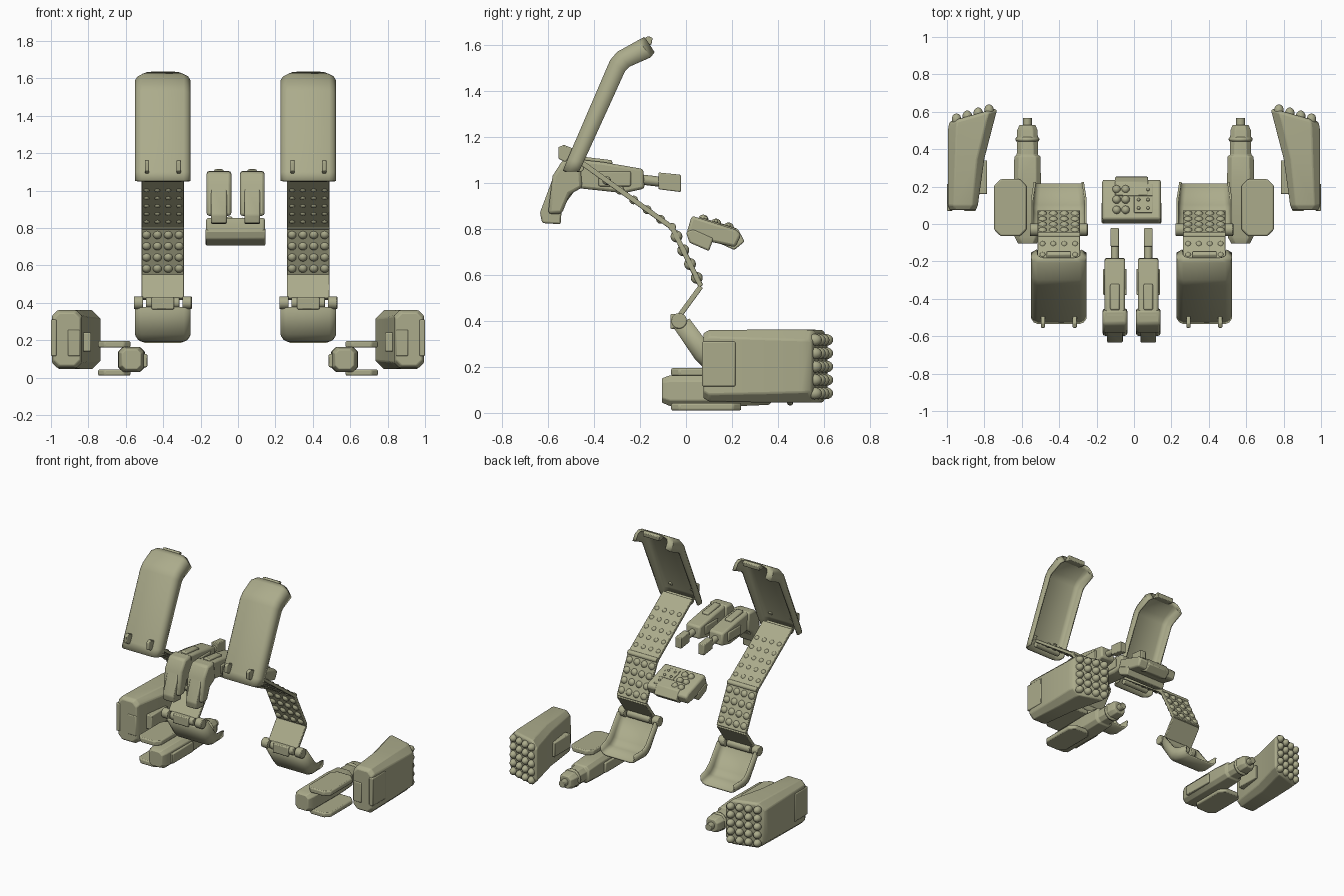
import bpy, bmesh, math
from mathutils import Vector, Matrix

cube = bpy.data.objects.get("Cube")
if cube:
    bpy.data.objects.remove(cube, do_unlink=True)

olive = bpy.data.materials.new("olive drab")
olive.use_nodes = True
COLOR = (0.41, 0.41, 0.26, 1)
olive.diffuse_color = COLOR
olive.node_tree.nodes["Principled BSDF"].inputs["Base Color"].default_value = COLOR
MID = -0.013  # centre line of the chest assembly


def finish(name, bm, bevel=0.0, thickness=0.0):
    bmesh.ops.recalc_face_normals(bm, faces=bm.faces)
    me = bpy.data.meshes.new(name)
    bm.to_mesh(me)
    bm.free()
    me.materials.append(olive)
    ob = bpy.data.objects.new(name, me)
    bpy.context.collection.objects.link(ob)
    if thickness:
        m = ob.modifiers.new("thickness", 'SOLIDIFY')
        m.thickness, m.offset = thickness, 0
    if bevel:
        m = ob.modifiers.new("bevel", 'BEVEL')
        m.width, m.segments, m.angle_limit = bevel, 2, math.radians(30)
    bpy.ops.object.select_all(action='DESELECT')
    bpy.context.view_layer.objects.active = ob
    ob.select_set(True)
    bpy.ops.object.shade_smooth_by_angle(angle=math.radians(35))
    return ob


def loft(name, rings, bevel=0.0, closed=True, thickness=0.0):
    """Skin a list of equal-length point rings; closed rings get end caps."""
    bm = bmesh.new()
    vs = [[bm.verts.new(p) for p in ring] for ring in rings]
    n = len(vs[0])
    for a, b in zip(vs, vs[1:]):
        for i in range(n if closed else n - 1):
            j = (i + 1) % n
            bm.faces.new((a[i], a[j], b[j], b[i]))
    if closed:
        bm.faces.new(vs[0])
        bm.faces.new(vs[-1])
    return finish(name, bm, bevel, thickness)


def side_prism(name, pts, xc, half, bevel=0.008):
    return loft(name, [[(xc + h, y, z) for y, z in pts] for h in (-half, half)], bevel)


def box(name, x, y, z, bevel=0.006):
    pts = [(y[0], z[0]), (y[1], z[0]), (y[1], z[1]), (y[0], z[1])]
    return side_prism(name, pts, (x[0] + x[1]) / 2, abs(x[1] - x[0]) / 2, bevel)


def octagon(a, b, c):
    """Rectangle with cut corners, as 2D points."""
    (a0, a1), (b0, b1) = a, b
    return [(a0 + c, b0), (a1 - c, b0), (a1, b0 + c), (a1, b1 - c),
            (a1 - c, b1), (a0 + c, b1), (a0, b1 - c), (a0, b0 + c)]


def studs(name, spots, r, stretch=1.0):
    bm = bmesh.new()
    for p in spots:
        bmesh.ops.create_uvsphere(bm, u_segments=14, v_segments=8, radius=r,
                                  matrix=Matrix.Translation(p) @ Matrix.Diagonal((1, stretch, 1, 1)))
    return finish(name, bm)


def rod(name, p, q, r):
    p, q = Vector(p), Vector(q)
    bm = bmesh.new()
    m = Matrix.Translation((p + q) / 2) @ (q - p).to_track_quat('Z', 'Y').to_matrix().to_4x4()
    bmesh.ops.create_cone(bm, cap_ends=True, segments=20, radius1=r, radius2=r,
                          depth=(q - p).length, matrix=m)
    return finish(name, bm, r * 0.15)


def shell(name, xc, stations):
    """Open channel: each station is outer (y,z), rim (y,z), half width."""
    rings = []
    for o, i, w in stations:
        o, i = Vector(o), Vector(i)
        half = [(w, i), (w, o.lerp(i, .4)), (w - .012, o.lerp(i, .13)), (w - .032, o)]
        ring = half + [(-x, p) for x, p in reversed(half)]
        rings.append([(xc + x, p.x, p.y) for x, p in ring])
    return loft(name, rings, closed=False, thickness=0.012)


for s, side in ((-1, "right"), (1, "left")):
    # Upper cover with hinge lugs and a curled tip
    x = MID + s * 0.389
    shell(side + "_upper_cover", x, [
        ((-.53, 1.05), (-.465, 1.05), .142), ((-.51, 1.10), (-.445, 1.09), .143),
        ((-.325, 1.53), (-.265, 1.485), .143), ((-.295, 1.565), (-.245, 1.505), .143),
        ((-.205, 1.615), (-.155, 1.545), .143), ((-.18, 1.628), (-.14, 1.565), .115)])
    side_prism(side + "_cover_tip", [(-.21, 1.61), (-.165, 1.638), (-.145, 1.63), (-.15, 1.6),
                                     (-.17, 1.6)], x, .065, .004)
    for d in (-.085, .085):
        side_prism(side + "_cover_lug", [(-.525, 1.09), (-.555, 1.105), (-.555, 1.155),
                                         (-.53, 1.165), (-.47, 1.14)], x + d, .011, .005)
    rod(side + "_upper_hinge", (x - .1, -.465, 1.068), (x + .1, -.465, 1.068), .022)

    # Folding strap: two stud panels and a plain lower panel
    t = .011
    path = [(-.45, 1.085), (-.06, .805), (.065, .55), (-.03, .42)]
    for k, name in enumerate(("upper_panel", "middle_panel", "lower_panel")):
        a, b = Vector(path[k]), Vector(path[k + 1])
        n = Vector((a.y - b.y, b.x - a.x)).normalized() * t
        side_prism(side + "_" + name, [a + n, b + n, b - n, a - n], x, .114, .004)
    rod(side + "_strap_joint", (x - .114, -.06, .808), (x + .114, -.06, .808), .017)
    for k, r, start, step in ((0, .019, .27, .15), (1, .026, .15, .235)):
        a, b = Vector(path[k]), Vector(path[k + 1])
        spots = []
        for row in range(4 + (k == 0)):
            p = a.lerp(b, start + step * row)
            spots += [(x + (c - 1.5) * .058, p.x, p.y) for c in range(4)]
        studs(side + "_panel_studs", spots, r)

    # Lower hinge and curved lower cover
    rod(side + "_lower_hinge", (x - .09, -.03, .40), (x + .09, -.03, .40), .03)
    for d in (-1, 1):
        rod(side + "_hinge_knob", (x + d * .105, -.03, .40), (x + d * .155, -.03, .40), .034)
    box(side + "_hinge_clip", (x - .06, x + .06), (-.068, -.03), (.365, .43))
    shell(side + "_lower_cover", x, [
        ((-.05, .375), (.015, .41), .143), ((.045, .235), (.105, .29), .143),
        ((.07, .21), (.13, .27), .143), ((.10, .198), (.15, .26), .14),
        ((.215, .192), (.225, .25), .128)])

    # Chest gun: receiver, stock and muzzle
    x = MID + s * 0.089
    side_prism(side + "_gun_receiver", [(-.50, 1.105), (-.36, 1.09), (-.185, 1.06), (-.18, .975),
                                        (-.27, .955), (-.36, .965), (-.5, .98)], x, .055, .012)
    side_prism(side + "_gun_rib", [(-.46, 1.115), (-.32, 1.098), (-.32, 1.05), (-.46, 1.05)], x, .025)
    box(side + "_gun_side_plate", (x - .063, x + .063), (-.38, -.24), (.985, 1.05))
    side_prism(side + "_gun_stock", [(-.535, 1.10), (-.46, 1.105), (-.45, .98), (-.505, .95),
                                     (-.54, .865), (-.60, .865), (-.58, 1.03)], x, .066, .014)
    side_prism(side + "_stock_butt", [(-.575, 1.03), (-.635, .87), (-.625, .825), (-.545, .82),
                                      (-.54, .89), (-.48, .97)], x, .042, .008)
    rod(side + "_gun_barrel", (x, -.20, 1.015), (x, -.10, 1.003), .022)
    side_prism(side + "_gun_muzzle", [(-.12, 1.045), (-.022, 1.035), (-.022, .96),
                                      (-.12, .972)], x, .023, .005)

    # Launcher pod, widening toward its slanted rear face
    def pod_ring(y, inner, outer, z0, z1, slant, c):
        return [(s * px, y + slant * (outer - px), pz)
                for px, pz in octagon((inner, outer), (z0, z1), c)]
    loft(side + "_launcher_pod", [
        pod_ring(.075, .845, .985, .065, .345, 0, .03), pod_ring(.10, .835, .995, .05, .36, 0, .03),
        pod_ring(.34, .80, .995, .045, .362, .05, .04), pod_ring(.50, .745, .995, .045, .362, .25, .045),
        pod_ring(.535, .733, .99, .045, .36, .28, .045), pod_ring(.55, .745, .98, .06, .35, .28, .045)], .006)
    box(side + "_pod_outer_plate", (s * .97, s * 1.0), (.07, .215), (.115, .31))
    box(side + "_pod_mount", (s * .845, s * .91), (.07, .2), (.115, .255))
    box(side + "_pod_inner_bracket", (s * .785, s * .86), (.16, .34), (.14, .24))
    studs(side + "_pod_rockets", [(s * (.775 + .058 * c), .55 + .28 * (.205 - .058 * c), .085 + .058 * r)
                                  for c in range(4) for r in range(5)], .026, 1.25)

    # Ground gun: body, barrel and two cut-corner guard plates
    def gun_ring(y, h, z0, z1, c):
        return [(s * (.57 + px), y, pz) for px, pz in octagon((-h, h), (z0, z1), c)]
    loft(side + "_ground_gun_body", [
        gun_ring(-.105, .05, .045, .15, .02), gun_ring(-.07, .068, .03, .163, .025),
        gun_ring(.24, .072, .03, .163, .025), gun_ring(.36, .07, .035, .155, .025),
        gun_ring(.37, .057, .045, .148, .025), gun_ring(.50, .055, .045, .148, .025),
        gun_ring(.53, .042, .055, .138, .02)], .004)
    box(side + "_ground_gun_catch", (s * .485, s * .52), (-.03, .20), (.055, .125))
    rod(side + "_ground_gun_collar", (s * .57, .44, .096), (s * .57, .465, .096), .064)
    rod(side + "_ground_gun_muzzle", (s * .57, .50, .096), (s * .57, .568, .096), .024)
    for name, z0, z1 in (("upper_guard", .16, .195), ("lower_guard", .01, .043)):
        loft(side + "_" + name, [[(s * px, py, z) for px, py in
                                  octagon((.575, .748), (-.065, .24), .035)] for z in (z0, z1)], .008)

# Central rocket block, tilted down toward the rear
side_prism("rocket_block", [(.025, .857), (.215, .797), (.24, .775), (.215, .72), (.01, .765),
                            (.005, .79)], MID, .157, .012)
side_prism("block_front_bar", [(.0, .785), (.03, .80), (.12, .76), (.10, .703), (.015, .74)], MID, .16, .008)
side_prism("block_rear_tongue", [(.15, .825), (.225, .80), (.255, .745), (.21, .708),
                                 (.15, .735)], MID, .088, .006)


def deck(y):
    return .862 - .31 * y


studs("block_rockets", [(px, py, deck(py)) for px in (-.093, -.045) for py in (.075, .13, .185)], .023)
for x0, x1, y0, y1 in ((.0, .10, .06, .15), (.05, .10, .15, .215)):
    side_prism("block_raised_plate", [(y0, deck(y0) - .02), (y0, deck(y0) + .008), (y1, deck(y1) + .008),
                                      (y1, deck(y1) - .02)], (x0 + x1) / 2, (x1 - x0) / 2, .003)
studs("block_small_studs", [(px, py, deck(py) + .01) for px, py in
                            ((.025, .085), (.075, .085), (.025, .13), (.075, .13), (.075, .185))], .009)
